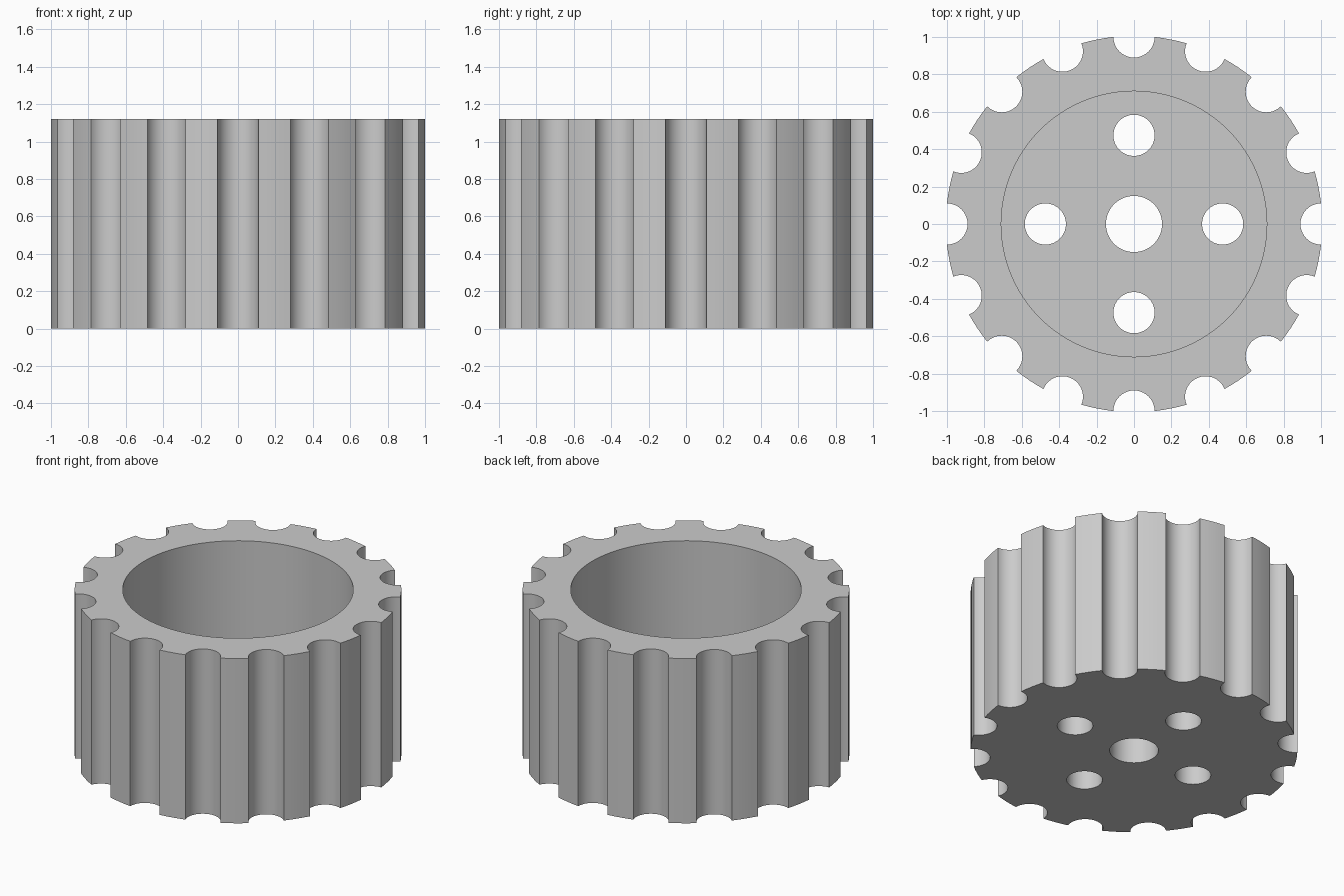
import bpy
import bmesh
from math import sin, cos, pi, tau, asin

if "Cube" in bpy.data.objects:
    bpy.data.objects.remove(bpy.data.objects["Cube"], do_unlink=True)

HEIGHT, FLOOR = 1.12, 0.30
OUTER_R, BORE_R = 1.006, 0.71
GROOVES, GROOVE_R, GROOVE_CENTRE = 16, 0.11, 1.0
AXLE_R, BOLT_R, BOLT_CIRCLE = 0.15, 0.11, 0.474

grey = bpy.data.materials.new("plain grey")
grey.use_nodes = True
grey.diffuse_color = (0.6, 0.6, 0.6, 1)
grey.node_tree.nodes["Principled BSDF"].inputs["Base Color"].default_value = (0.6, 0.6, 0.6, 1)


def prism(name, outline, bottom, top):
    """Extrude a closed outline between two heights."""
    bm = bmesh.new()
    face = bm.faces.new([bm.verts.new((x, y, bottom)) for x, y in outline])
    result = bmesh.ops.extrude_face_region(bm, geom=[face])
    verts = [v for v in result["geom"] if isinstance(v, bmesh.types.BMVert)]
    bmesh.ops.translate(bm, verts=verts, vec=(0, 0, top - bottom))
    bmesh.ops.recalc_face_normals(bm, faces=bm.faces[:])
    mesh = bpy.data.meshes.new(name)
    bm.to_mesh(mesh)
    bm.free()
    mesh.materials.append(grey)
    obj = bpy.data.objects.new(name, mesh)
    bpy.context.collection.objects.link(obj)
    return obj


def circle(radius, x=0, y=0, sides=64):
    return [(x + radius * cos(tau * i / sides), y + radius * sin(tau * i / sides))
            for i in range(sides)]


# Grooved rim outline: a round scoop followed by a plain land, repeated
outline = []
step = tau / GROOVES
half = 2 * asin(GROOVE_R / 2 / OUTER_R)
lip_x = OUTER_R * cos(half) - GROOVE_CENTRE
sweep = pi / 2 + asin(-lip_x / GROOVE_R)
SCOOP, LAND = 20, 4
for g in range(GROOVES):
    a = g * step
    cx, cy = GROOVE_CENTRE * cos(a), GROOVE_CENTRE * sin(a)
    for i in range(SCOOP + 1):
        t = a + pi + sweep * (1 - 2 * i / SCOOP)
        outline.append((cx + GROOVE_R * cos(t), cy + GROOVE_R * sin(t)))
    for i in range(1, LAND):
        t = a + half + (step - 2 * half) * i / LAND
        outline.append((OUTER_R * cos(t), OUTER_R * sin(t)))
body = prism("grooved_cup", outline, 0, HEIGHT)

# Bore from above, axle hole and four bolt holes through the floor
cutters = [prism("bore_cutter", circle(BORE_R, sides=128), FLOOR, HEIGHT + 0.2),
           prism("axle_cutter", circle(AXLE_R), -0.2, FLOOR + 0.2)]
for k in range(4):
    x, y = BOLT_CIRCLE * cos(k * pi / 2), BOLT_CIRCLE * sin(k * pi / 2)
    cutters.append(prism("bolt_cutter", circle(BOLT_R, x, y), -0.2, FLOOR + 0.2))

bpy.ops.object.select_all(action='DESELECT')
body.select_set(True)
bpy.context.view_layer.objects.active = body
for cutter in cutters:
    cutter.hide_render = True
    cut = body.modifiers.new(cutter.name, 'BOOLEAN')
    cut.operation = 'DIFFERENCE'
    cut.solver = 'EXACT'
    cut.object = cutter
    bpy.ops.object.modifier_apply(modifier=cut.name)
    bpy.data.objects.remove(cutter, do_unlink=True)

bpy.ops.object.shade_smooth_by_angle(angle=pi / 6)
